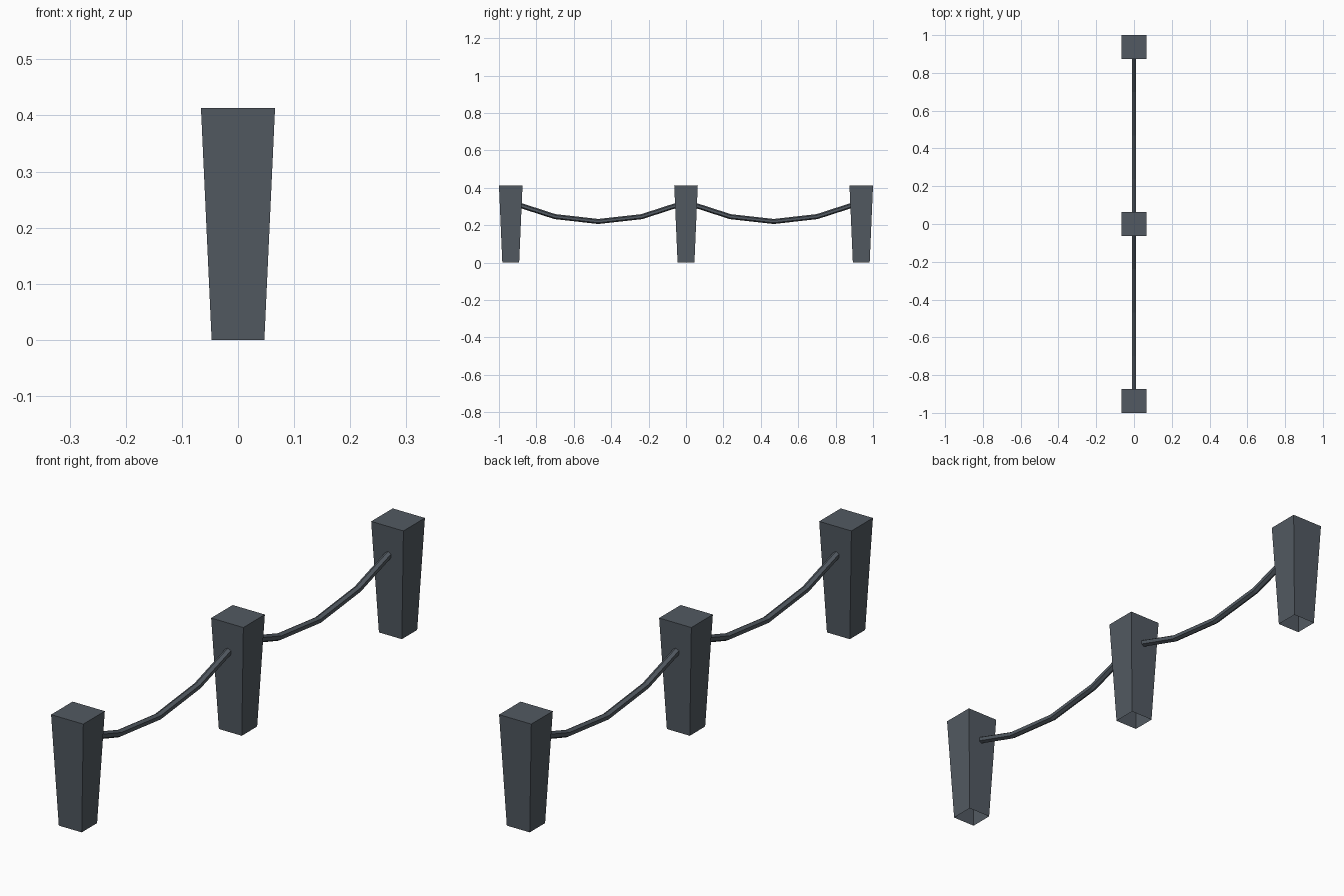
import bpy
import bmesh
from math import cos, sin, pi
from mathutils import Vector

cube = bpy.data.objects.get("Cube")
if cube:
    bpy.data.objects.remove(cube, do_unlink=True)

slate = bpy.data.materials.new("dark slate")
slate.use_nodes = True
colour = (0.085, 0.102, 0.122, 1)
slate.diffuse_color = colour
slate.node_tree.nodes["Principled BSDF"].inputs["Base Color"].default_value = colour

SPACING = 0.937
HEIGHT = 0.413


def make_object(name, bm, y):
    bmesh.ops.recalc_face_normals(bm, faces=bm.faces)
    mesh = bpy.data.meshes.new(name)
    bm.to_mesh(mesh)
    bm.free()
    mesh.materials.append(slate)
    obj = bpy.data.objects.new(name, mesh)
    obj.location.y = y
    bpy.context.collection.objects.link(obj)


def post(name, y):
    # Tapered block, wider at the top and open underneath
    bm = bmesh.new()
    bmesh.ops.create_cube(bm, size=2)
    for v in bm.verts:
        top = v.co.z > 0
        v.co.x *= 0.066 if top else 0.047
        v.co.y *= 0.063 if top else 0.045
        v.co.z = HEIGHT if top else 0
    bmesh.ops.recalc_face_normals(bm, faces=bm.faces)
    base = [f for f in bm.faces if f.normal.z < -0.9]
    bmesh.ops.delete(bm, geom=base, context="FACES_ONLY")
    make_object(name, bm, y)


def rope(name, y, radius=0.0135, sides=6):
    # Sagging six-sided tube whose ends run into the posts
    half = [(0, 0.22), (0.232, 0.246), (0.43, 0.31)]
    path = [Vector((0, -a, z)) for a, z in half[:0:-1]]
    path += [Vector((0, a, z)) for a, z in half]
    bm = bmesh.new()
    rings = []
    for i, p in enumerate(path):
        ahead = path[min(i + 1, len(path) - 1)]
        behind = path[max(i - 1, 0)]
        up = Vector((1, 0, 0)).cross((ahead - behind).normalized())
        angles = [2 * pi * k / sides for k in range(sides)]
        rings.append([bm.verts.new(p + radius * Vector((sin(a), 0, 0))
                                   + up * radius * cos(a)) for a in angles])
    for r, s in zip(rings, rings[1:]):
        for k in range(sides):
            n = (k + 1) % sides
            bm.faces.new((r[k], r[n], s[n], s[k]))
    bm.faces.new(rings[0])
    bm.faces.new(rings[-1])
    make_object(name, bm, y)


for label, step in (("front", -1), ("middle", 0), ("back", 1)):
    post(label + "_post", step * SPACING)
for label, step in (("front", -0.5), ("back", 0.5)):
    rope(label + "_rope", step * SPACING)
